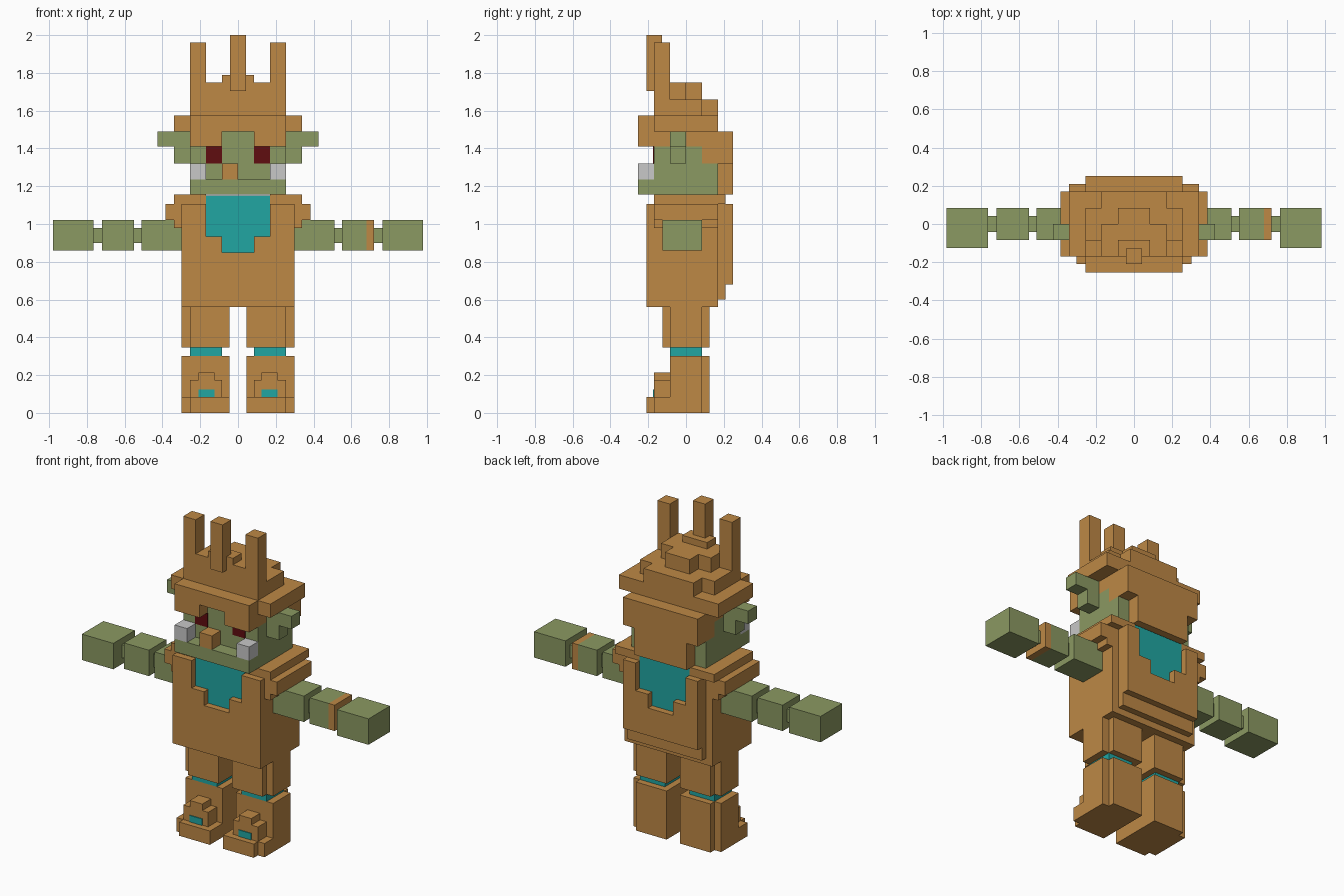
import bpy, bmesh
from mathutils import Vector

def material(name, rgb):
    m = bpy.data.materials.new(name)
    m.diffuse_color = (*rgb, 1)
    return m

TAN = material("tan_cloth", (0.51, 0.246, 0.06))
GREEN = material("green_skin", (0.258, 0.319, 0.122))
TEAL = material("teal_cloth", (0.015, 0.381, 0.361))
WHITE = material("tusk_white", (0.58, 0.58, 0.58))
RED = material("dark_red", (0.115, 0.004, 0.005))

def part(name, mat, boxes, mirror=False):
    """Blocks given as (x0, x1, y0, y1, z0, z1), joined in one object."""
    bm = bmesh.new()
    for x0, x1, y0, y1, z0, z1 in boxes:
        sides = [(x0, x1), (-x1, -x0)] if mirror else [(x0, x1)]
        for a, b in sides:
            cube = bmesh.ops.create_cube(bm, size=1)
            for v in cube["verts"]:
                v.co = Vector(((a + b) / 2 + v.co.x * (b - a),
                               (y0 + y1) / 2 + v.co.y * (y1 - y0),
                               (z0 + z1) / 2 + v.co.z * (z1 - z0)))
    me = bpy.data.meshes.new(name)
    bm.to_mesh(me)
    bm.free()
    me.materials.append(mat)
    ob = bpy.data.objects.new(name, me)
    bpy.context.collection.objects.link(ob)

# Legs
part("boots", TAN, [
    (.045, .255, -.085, .125, 0, .30),
    (.255, .30, -.085, .085, 0, .30),
    (.045, .255, -.21, -.085, 0, .085),
    (.255, .30, -.17, -.085, 0, .085),
    (.085, .255, -.17, -.085, .085, .175),
    (.125, .21, -.17, -.085, .175, .215)], True)
part("boot_patches", TEAL, [(.125, .21, -.175, -.168, .085, .125)], True)
part("knee_bands", TEAL, [(.085, .255, -.085, .085, .30, .345)], True)
part("thighs", TAN, [
    (.045, .255, -.125, .125, .345, .56),
    (.255, .30, -.085, .085, .345, .56)], True)

# Torso with a stepped neckline at front and back
part("robe_lower", TAN, [
    (-.30, .30, -.21, .17, .56, .85),
    (-.255, .255, .17, .21, .60, .85),
    (-.255, .255, .21, .25, .68, .85)])
part("robe_upper", TAN, [
    (.17, .30, -.21, .17, .85, 1.105),
    (.17, .255, .17, .25, .85, 1.105),
    (.085, .17, -.21, -.17, .85, .935),
    (.085, .17, .21, .25, .85, .935)], True)
part("undershirt", TEAL, [(-.17, .17, -.17, .21, .85, 1.15)])
part("shoulder_pads", TAN, [
    (.30, .34, -.17, .17, .98, 1.105),
    (.34, .385, -.17, .17, 1.02, 1.105),
    (.17, .34, -.17, .21, 1.105, 1.155)], True)

# Arms
part("arms", GREEN, [
    (.30, .51, -.085, .085, .86, 1.02),
    (.51, .55, -.042, .042, .90, .98),
    (.55, .68, -.085, .085, .86, 1.02),
    (.72, .765, -.042, .042, .90, .98),
    (.765, .98, -.125, .085, .86, 1.02)], True)
part("left_wrist", GREEN, [(-.72, -.68, -.085, .085, .86, 1.02)])
part("right_cuff", TAN, [(.68, .72, -.085, .085, .86, 1.02)])

# Head
part("head", GREEN, [
    (-.255, .255, -.255, .17, 1.155, 1.235),
    (-.255, .255, -.17, .17, 1.235, 1.32),
    (-.255, .255, -.17, .085, 1.32, 1.41),
    (-.085, .085, -.175, -.168, 1.41, 1.49)])
part("ears", GREEN, [
    (.255, .34, -.085, 0, 1.32, 1.41),
    (.255, .425, -.085, 0, 1.41, 1.49)], True)
part("eyes", RED, [(.085, .17, -.176, -.169, 1.32, 1.41)], True)
part("tusks", WHITE, [(.17, .255, -.255, -.17, 1.235, 1.32)], True)
part("nose", TAN, [(-.085, 0, -.255, -.17, 1.235, 1.32)])

# Hood, brim and rear flap
part("hood", TAN, [
    (-.255, .255, .085, .17, 1.32, 1.41),
    (-.255, .255, -.17, .17, 1.41, 1.49),
    (-.34, .34, -.17, .17, 1.49, 1.575),
    (-.255, .255, -.255, -.17, 1.49, 1.575),
    (-.255, .255, -.17, .085, 1.575, 1.66),
    (-.17, .17, .085, .17, 1.575, 1.66),
    (-.17, .17, -.17, 0, 1.66, 1.75),
    (-.085, .085, 0, .085, 1.66, 1.75),
    (-.085, .085, -.17, -.085, 1.75, 1.79)])
part("brim_sides", TAN, [(.085, .255, -.255, -.17, 1.41, 1.49)], True)
part("rear_flap", TAN, [
    (-.255, .255, .17, .25, 1.32, 1.49),
    (-.18, .18, .17, .25, 1.155, 1.32)])

# Horns
part("side_horns", TAN, [(.17, .255, -.17, -.085, 1.66, 1.96)], True)
part("centre_horn", TAN, [(-.042, .042, -.21, -.127, 1.705, 2.0)])
